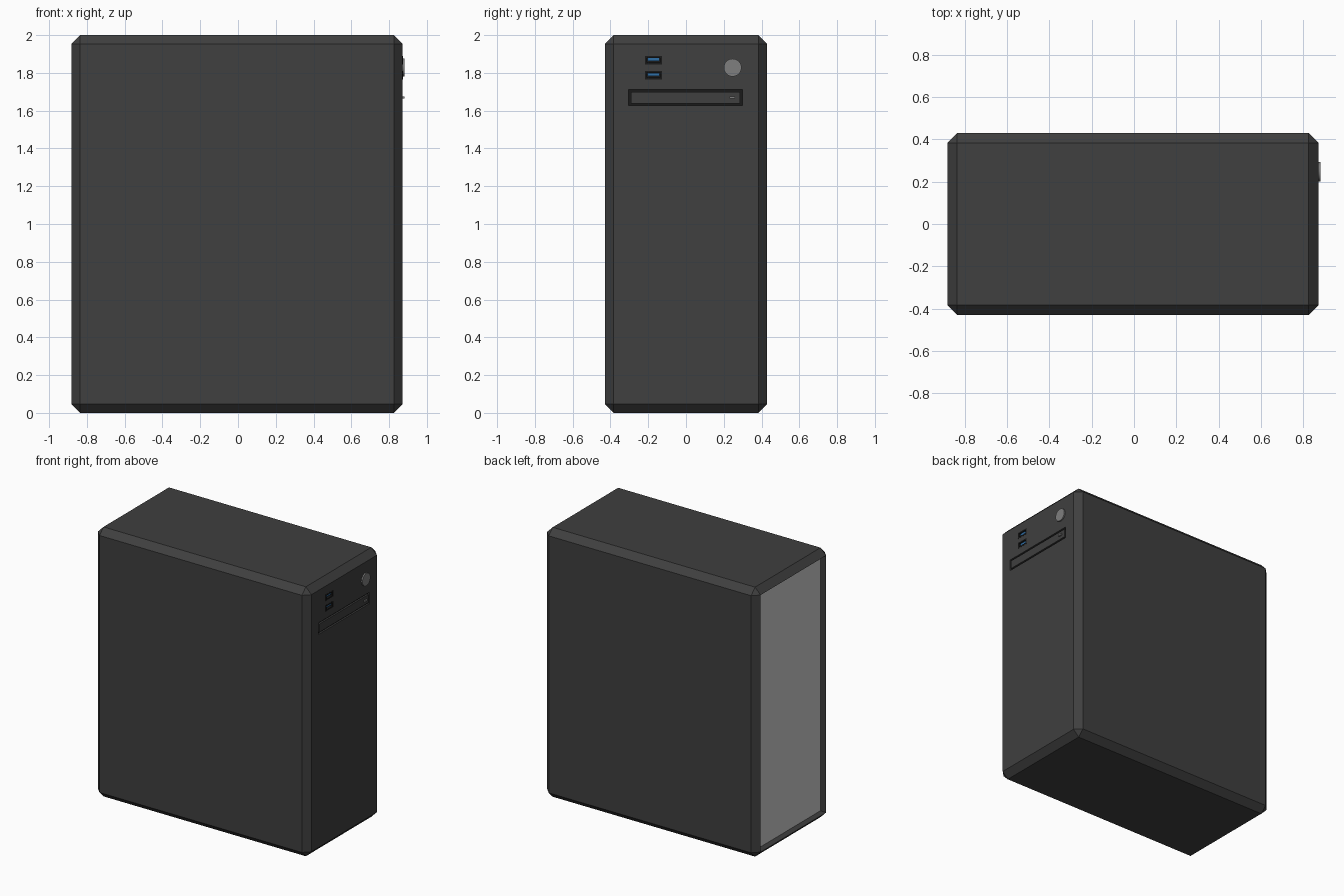
import bpy
import math

if "Cube" in bpy.data.objects:
    bpy.data.objects.remove(bpy.data.objects["Cube"])


def material(name, r, g, b):
    m = bpy.data.materials.new(name)
    m.diffuse_color = (r, g, b, 1)
    m.use_nodes = True
    m.node_tree.nodes["Principled BSDF"].inputs["Base Color"].default_value = m.diffuse_color
    return m


CASE = material("case_dark", 0.05, 0.05, 0.05)
BLACK = material("trim_black", 0.01, 0.01, 0.01)
BLUE = material("port_blue", 0.03, 0.16, 0.38)
METAL = material("button_grey", 0.21, 0.21, 0.21)


def box(name, x, y, z, mat=None):
    """Box from (low, high) ranges on each axis."""
    bpy.ops.mesh.primitive_cube_add(size=1)
    ob = bpy.context.object
    ob.name = name
    for v in ob.data.vertices:
        v.co = [r[0] if c < 0 else r[1] for c, r in zip(v.co, (x, y, z))]
    if mat:
        ob.data.materials.append(mat)
    return ob


def cut(target, cutter):
    mod = target.modifiers.new(cutter.name, 'BOOLEAN')
    mod.operation = 'DIFFERENCE'
    mod.solver = 'EXACT'
    mod.object = cutter
    cutter.hide_render = True
    cutter.hide_set(True)
    cutter.display_type = 'WIRE'


XB, XF = -0.882, 0.872
CH = 0.046

# Chamfered case shell
case = box("case", (XB, XF), (-0.43, 0.43), (0, 2), CASE)
bevel = case.modifiers.new("chamfer", 'BEVEL')
bevel.width = CH
bevel.segments = 1

# Recessed rear opening and its panel
cut(case, box("rear_cutter", (XB - 0.1, XB + 0.05),
              (-0.43 + CH, 0.43 - CH), (CH, 2 - CH), CASE))
box("rear_panel", (XB + 0.048, XB + 0.054),
    (-0.43 + CH, 0.43 - CH), (CH, 2 - CH))

# Front ports: black-lined recess with a blue tongue
for i, z in enumerate((1.867, 1.788)):
    y0, y1, z0, z1 = -0.217, -0.127, z - 0.023, z + 0.023
    cut(case, box(f"port_cutter_{i}", (XF - 0.04, XF + 0.1), (y0, y1), (z0, z1), BLACK))
    box(f"port_back_{i}", (XF - 0.042, XF - 0.037), (y0, y1), (z0, z1), BLACK)
    t = 0.01
    for name, ya, yb, za, zb in (("left", y0, y0 + t, z0, z1),
                                 ("right", y1 - t, y1, z0, z1),
                                 ("bottom", y0 + t, y1 - t, z0, z0 + t),
                                 ("top", y0 + t, y1 - t, z1 - t, z1)):
        box(f"port_rim_{name}_{i}", (XF - 0.04, XF + 0.001), (ya, yb), (za, zb), BLACK)
    box(f"port_tongue_{i}", (XF - 0.04, XF - 0.008),
        (y0 + 0.014, y1 - 0.014), (z - 0.004, z + 0.011), BLUE)

# Disc drive: black groove around a flush tray, with an eject button
cut(case, box("drive_cutter", (XF - 0.015, XF + 0.1), (-0.304, 0.298), (1.627, 1.712), BLACK))
box("drive_groove", (XF - 0.02, XF - 0.013), (-0.304, 0.298), (1.627, 1.712), BLACK)
box("drive_tray", (XF - 0.015, XF), (-0.292, 0.286), (1.639, 1.700), CASE)
box("eject_button", (XF - 0.005, XF + 0.01), (0.23, 0.26), (1.664, 1.676), METAL)

# Round power button
bpy.ops.mesh.primitive_cylinder_add(vertices=32, radius=0.047, depth=0.02,
                                    location=(XF, 0.247, 1.828),
                                    rotation=(0, math.pi / 2, 0))
power = bpy.context.object
power.name = "power_button"
power.data.materials.append(METAL)
bpy.ops.object.shade_smooth_by_angle()
